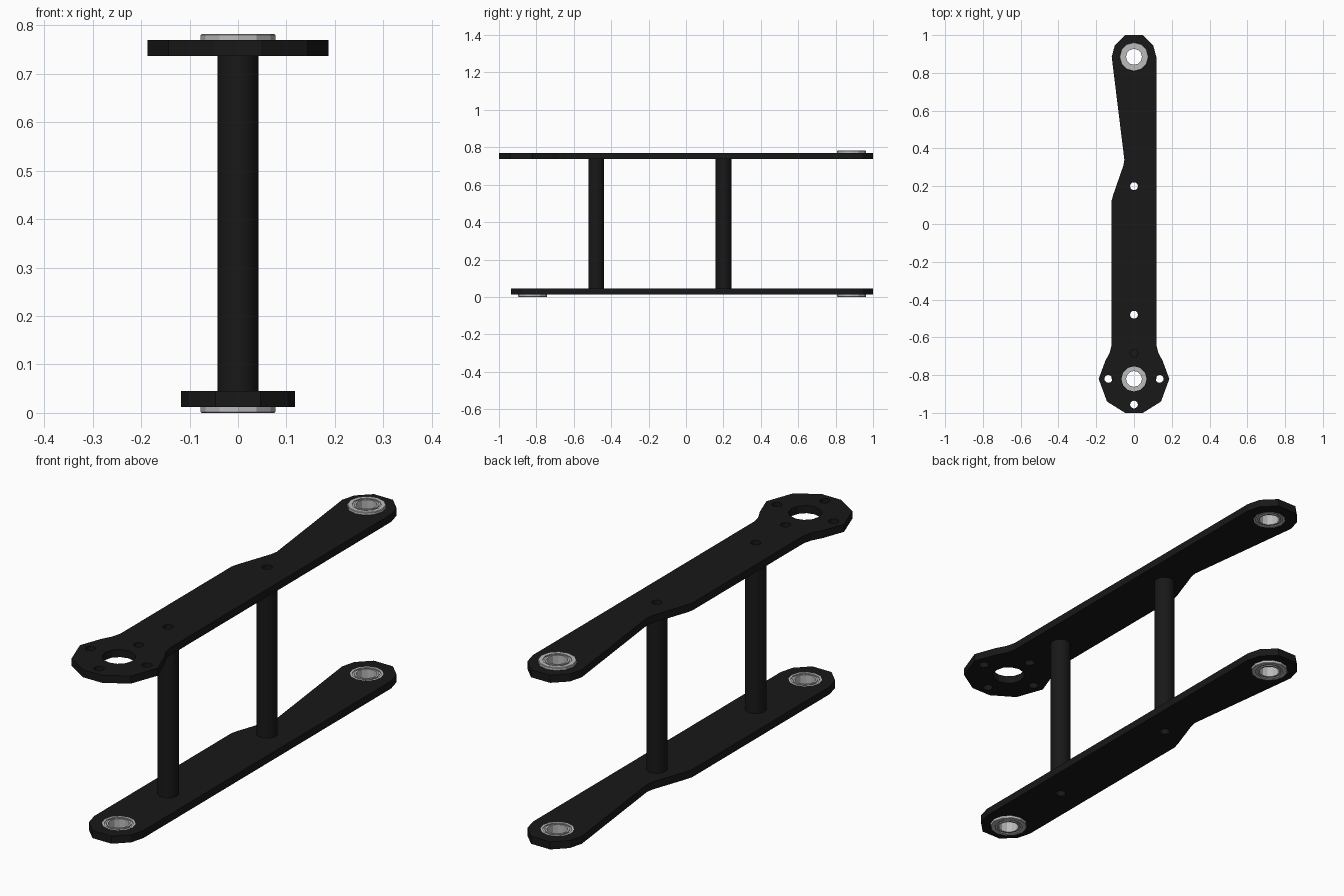
import bpy, bmesh
from math import sin, cos, pi, radians

if "Cube" in bpy.data.objects:
    bpy.data.objects.remove(bpy.data.objects["Cube"])


def material(name, value):
    m = bpy.data.materials.new(name)
    m.diffuse_color = (value, value, value, 1)
    m.use_nodes = True
    m.node_tree.nodes["Principled BSDF"].inputs["Base Color"].default_value = m.diffuse_color
    return m


BLACK = material("black_carbon", 0.009)
STEEL = material("bearing_steel", 0.5)
END_Y, JOINT_Y, POST_Y = 0.885, -0.82, (0.2, -0.48)


def circle(x, y, r, n):
    return [(x + r * cos(2 * pi * i / n), y + r * sin(2 * pi * i / n)) for i in range(n)]


# Flat plate: outline plus holes as a filled 2D curve, turned into a mesh
def plate(name, outline, holes, z0, z1):
    cu = bpy.data.curves.new(name, 'CURVE')
    cu.dimensions = '2D'
    cu.fill_mode = 'BOTH'
    cu.extrude = (z1 - z0) / 2
    for pts in [outline] + holes:
        s = cu.splines.new('POLY')
        s.points.add(len(pts) - 1)
        for p, (x, y) in zip(s.points, pts):
            p.co = (x, y, 0, 1)
        s.use_cyclic_u = True
    tmp = bpy.data.objects.new(name + "_curve", cu)
    bpy.context.collection.objects.link(tmp)
    dg = bpy.context.evaluated_depsgraph_get()
    me = bpy.data.meshes.new_from_object(tmp.evaluated_get(dg))
    bpy.data.objects.remove(tmp)
    bm = bmesh.new()
    bm.from_mesh(me)
    bmesh.ops.remove_doubles(bm, verts=bm.verts, dist=1e-5)
    bmesh.ops.recalc_face_normals(bm, faces=bm.faces)
    for f in bm.faces:
        f.smooth = False
    bm.to_mesh(me)
    bm.free()
    me.materials.clear()
    me.materials.append(BLACK)
    ob = bpy.data.objects.new(name, me)
    ob.location.z = (z0 + z1) / 2
    bpy.context.collection.objects.link(ob)


# Ring-shaped part: closed (radius, height) profile turned about z
def lathe(name, profile, n, loc, mat, flip=1, smooth=False):
    bm = bmesh.new()
    rings = [[bm.verts.new((x, y, z * flip)) for x, y in circle(0, 0, r, n)] for r, z in profile]
    for a, b in zip(rings, rings[1:] + rings[:1]):
        for i in range(n):
            j = (i + 1) % n
            bm.faces.new((a[i], a[j], b[j], b[i]))
    bmesh.ops.recalc_face_normals(bm, faces=bm.faces)
    me = bpy.data.meshes.new(name)
    bm.to_mesh(me)
    bm.free()
    me.materials.append(mat)
    ob = bpy.data.objects.new(name, me)
    ob.location = loc
    bpy.context.collection.objects.link(ob)
    if smooth:
        bpy.ops.object.select_all(action='DESELECT')
        ob.select_set(True)
        bpy.context.view_layer.objects.active = ob
        bpy.ops.object.shade_smooth_by_angle(angle=radians(30))


# Shared outline pieces: rounded end, notched left edge, round joint end
end = [(0.118, END_Y), (0.102, 0.945), (0.046, 1.0), (-0.046, 1.0), (-0.102, 0.945), (-0.118, END_Y)]
notch = [(-0.051, 0.34), (-0.056, 0.31), (-0.11, 0.155), (-0.118, 0.125)]
small_end = [(-x, JOINT_Y + END_Y - y) for x, y in end]
half = [(0.118, -0.64), (0.128, -0.68), (0.152, -0.725), (0.187, JOINT_Y), (0.143, -0.94), (0.047, -1.0)]
big_end = [(-x, y) for x, y in half] + half[::-1]

post_holes = [circle(0, y, 0.021, 12) for y in POST_Y]
bearing_holes = [circle(0, y, 0.067, 12) for y in (END_Y, JOINT_Y)]
bolt_holes = [circle(x, JOINT_Y + y, 0.021, 12)
              for x, y in ((0.136, 0), (-0.136, 0), (0, 0.136), (0, -0.136))]

plate("top_plate", end + notch + big_end, post_holes + bearing_holes + bolt_holes, 0.737, 0.77)
plate("bottom_plate", end + notch + small_end, post_holes + bearing_holes, 0.012, 0.045)

# Hollow spacer posts between the plates
for i, y in enumerate(POST_Y):
    lathe(f"spacer_post_{i + 1}", [(0.042, 0.045), (0.042, 0.737), (0.021, 0.737), (0.021, 0.045)],
          24, (0, y, 0), BLACK, smooth=True)

# Flanged bearings: flange on the outer face, recessed shield between the races
bearing = [(0.042, 0), (0.05, 0), (0.05, 0.004), (0.058, 0.004), (0.058, 0), (0.075, 0), (0.077, 0.002),
           (0.077, 0.012), (0.067, 0.012), (0.067, 0.045), (0.058, 0.045), (0.058, 0.041),
           (0.05, 0.041), (0.05, 0.045), (0.042, 0.045)]
lathe("bottom_bearing_back", bearing, 12, (0, END_Y, 0), STEEL)
lathe("bottom_bearing_front", bearing, 12, (0, JOINT_Y, 0), STEEL)
lathe("top_bearing_back", bearing, 12, (0, END_Y, 0.782), STEEL, flip=-1)
